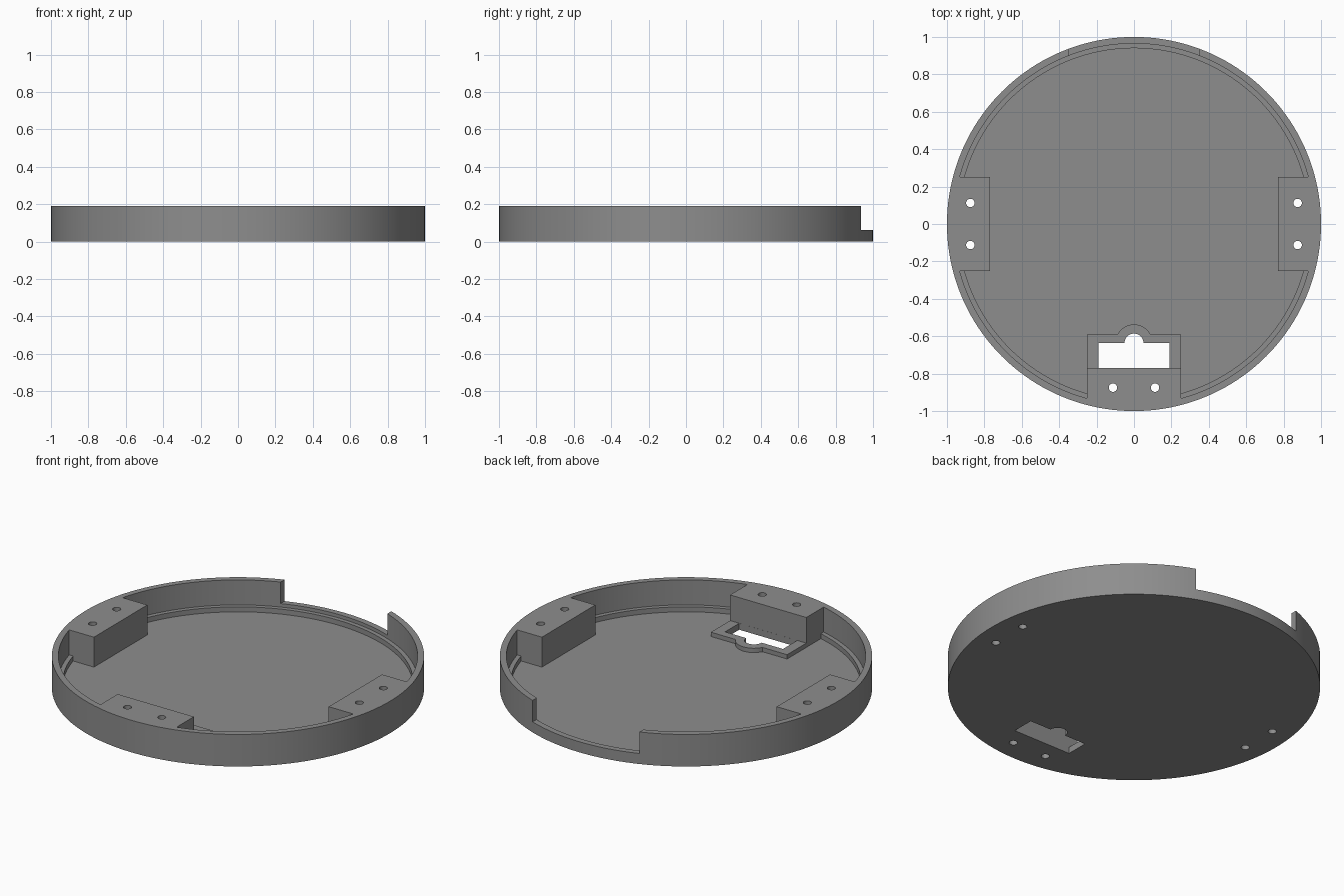
import bpy, bmesh, math
from mathutils import Matrix

if "Cube" in bpy.data.objects:
    bpy.data.objects.remove(bpy.data.objects["Cube"])

SEG = 160
H, FLOOR, LEDGE, NOTCH = 0.19, 0.0125, 0.042, 0.0625
R_OUT, R_WALL, R_LEDGE = 1.0, 0.965, 0.94

grey = bpy.data.materials.new("grey plastic")
grey.diffuse_color = (0.27, 0.27, 0.27, 1)
grey.use_nodes = True
grey.node_tree.nodes["Principled BSDF"].inputs["Base Color"].default_value = grey.diffuse_color


def make(name, bm):
    bmesh.ops.recalc_face_normals(bm, faces=bm.faces)
    me = bpy.data.meshes.new(name)
    bm.to_mesh(me)
    bm.free()
    me.materials.append(grey)
    ob = bpy.data.objects.new(name, me)
    bpy.context.collection.objects.link(ob)
    return ob


def prism(name, pts, z0, z1):
    """Extrude a flat outline from z0 to z1."""
    bm = bmesh.new()
    f = bm.faces.new([bm.verts.new((x, y, z0)) for x, y in pts])
    top = bmesh.ops.extrude_face_region(bm, geom=[f])
    verts = [v for v in top["geom"] if isinstance(v, bmesh.types.BMVert)]
    bmesh.ops.translate(bm, verts=verts, vec=(0, 0, z1 - z0))
    return make(name, bm)


def arc(cx, cy, r, a0, a1, n):
    return [(cx + r * math.cos(a0 + (a1 - a0) * i / n),
             cy + r * math.sin(a0 + (a1 - a0) * i / n)) for i in range(n + 1)]


def combine(ob, other, op):
    mod = ob.modifiers.new(op.lower(), 'BOOLEAN')
    mod.operation, mod.object, mod.solver = op, other, 'EXACT'
    bpy.context.view_layer.objects.active = ob
    bpy.ops.object.modifier_apply(modifier=mod.name)
    bpy.data.objects.remove(other)


# Round tray: floor, stepped ledge and wall as one turned profile
profile = [(R_OUT, 0), (R_OUT, H), (R_WALL, H), (R_WALL, LEDGE),
           (R_LEDGE, LEDGE), (R_LEDGE, FLOOR)]
bm = bmesh.new()
rings = [[bm.verts.new((r * math.cos(2 * math.pi * i / SEG),
                        r * math.sin(2 * math.pi * i / SEG), z))
          for i in range(SEG)] for r, z in profile]
for a, b in zip(rings, rings[1:]):
    for i in range(SEG):
        j = (i + 1) % SEG
        bm.faces.new((a[i], a[j], b[j], b[i]))
bm.faces.new(rings[0])
bm.faces.new(rings[-1])
tray = make("round_tray", bm)

# Raised frame around the socket opening
cy = -0.637
a = math.asin((-0.59 - cy) / 0.1)
frame = [(-0.25, -0.80), (0.25, -0.80), (0.25, -0.59)]
frame += arc(0, cy, 0.1, a, math.pi - a, 20) + [(-0.25, -0.59)]
combine(tray, prism("socket_frame", frame, 0.005, 0.038), 'UNION')

# Three mounting blocks: left, front, right
half = math.asin(0.25 / 0.98)
for turn in (math.pi, -math.pi / 2, 0):
    block = prism("mounting_block", [(0.77, 0.25), (0.77, -0.25)]
                  + arc(0, 0, 0.98, -half, half, 16), 0.006, H)
    block.data.transform(Matrix.Rotation(turn, 4, 'Z'))
    combine(tray, block, 'UNION')

# Screw holes through each block
for turn in (math.pi, -math.pi / 2, 0):
    for s in (-1, 1):
        hole = prism("screw_hole", arc(0.875, s * 0.1125, 0.0225, 0,
                                       2 * math.pi * 23 / 24, 23), -0.1, 0.4)
        hole.data.transform(Matrix.Rotation(turn, 4, 'Z'))
        combine(tray, hole, 'DIFFERENCE')

# Socket opening with a rounded bump
opening = [(-0.19, -0.7695), (0.19, -0.7695), (0.19, -0.637)]
opening += arc(0, cy, 0.051, 0, math.pi, 20) + [(-0.19, -0.637)]
combine(tray, prism("socket_opening", opening, -0.1, 0.15), 'DIFFERENCE')

# Notch in the back wall
notch = [(-0.35, 0.8), (0.35, 0.8), (0.35, 1.2), (-0.35, 1.2)]
combine(tray, prism("back_notch", notch, NOTCH, 0.4), 'DIFFERENCE')

# Smooth round walls with crisp edges
bpy.ops.object.select_all(action='DESELECT')
tray.select_set(True)
bpy.context.view_layer.objects.active = tray
bpy.ops.object.shade_smooth_by_angle(angle=math.radians(30))
